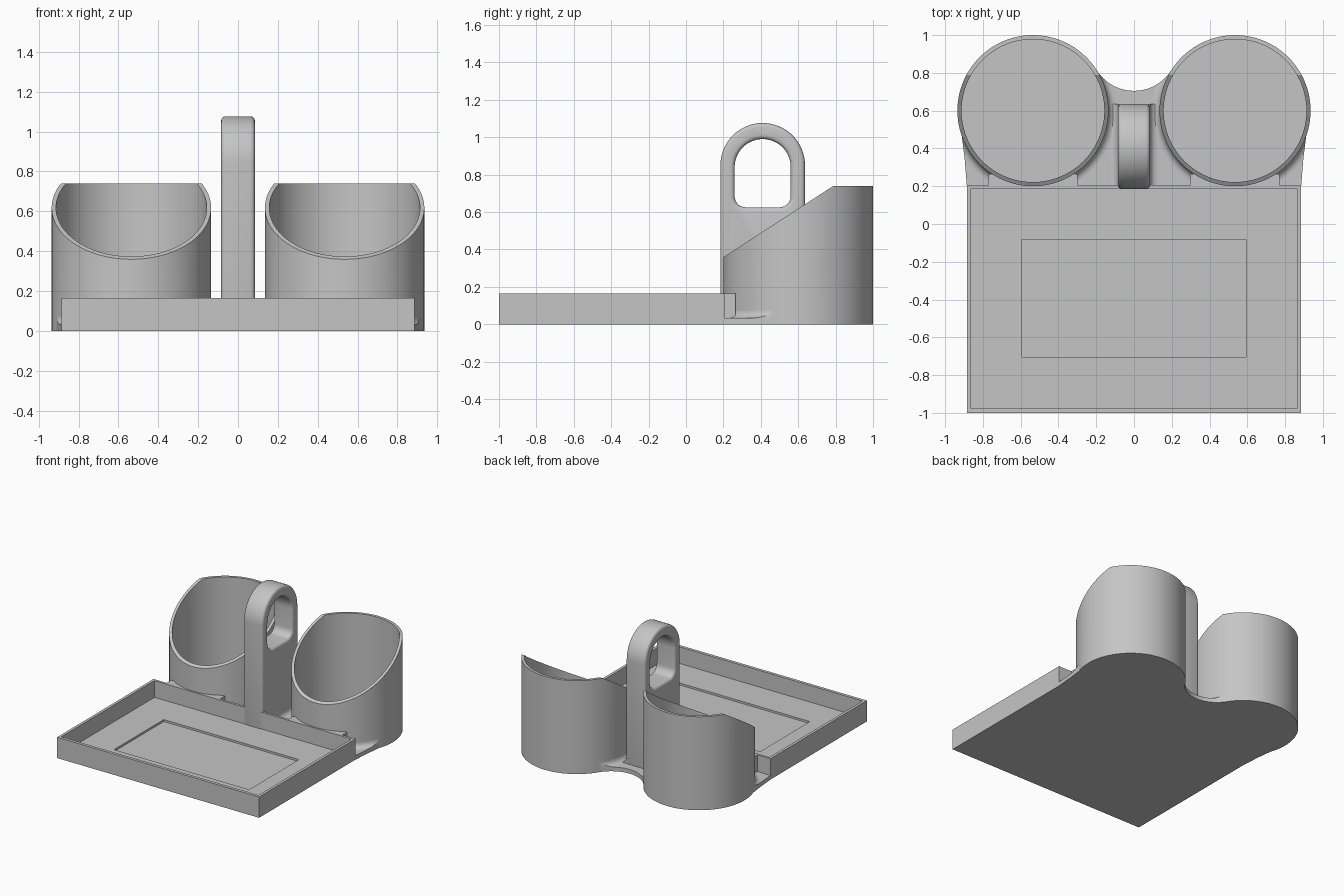
import bpy
import bmesh
from math import sin, cos, pi, radians, atan2

old = bpy.data.objects.get("Cube")
if old:
    bpy.data.objects.remove(old, do_unlink=True)

grey = bpy.data.materials.new("light_grey")
grey.use_nodes = True
grey.diffuse_color = (0.56, 0.56, 0.56, 1)
grey.node_tree.nodes["Principled BSDF"].inputs["Base Color"].default_value = (0.56, 0.56, 0.56, 1)

FLOOR = 0.033      # thickness of the base
TRAY_TOP = 0.165
CUP_X, CUP_Y, CUP_R = 0.535, 0.6, 0.4


def arc(cx, cy, r, start, end, n):
    return [(cx + r * cos(start + (end - start) * i / n),
             cy + r * sin(start + (end - start) * i / n)) for i in range(n + 1)]


def circle(cx, cy, r, n=96):
    return arc(cx, cy, r, 0, 2 * pi, n)[:-1]


def rect(x0, y0, x1, y1):
    return [(x0, y0), (x1, y0), (x1, y1), (x0, y1)]


def to_object(name, bm):
    bmesh.ops.recalc_face_normals(bm, faces=bm.faces[:])
    mesh = bpy.data.meshes.new(name)
    bm.to_mesh(mesh)
    bm.free()
    mesh.materials.append(grey)
    obj = bpy.data.objects.new(name, mesh)
    bpy.context.collection.objects.link(obj)
    return obj


def prism(name, points, axis, lo, hi):
    """Extrude a 2D outline along an axis from lo to hi."""
    place = {"x": lambda a, b, t: (t, a, b),
             "y": lambda a, b, t: (a, t, b),
             "z": lambda a, b, t: (a, b, t)}[axis]
    bm = bmesh.new()
    ends = [[bm.verts.new(place(a, b, t)) for a, b in points] for t in (lo, hi)]
    n = len(points)
    for end in ends:
        bm.faces.new(end)
    for i in range(n):
        j = (i + 1) % n
        bm.faces.new((ends[0][i], ends[0][j], ends[1][j], ends[1][i]))
    return to_object(name, bm)


def ring(name, profile, cx, cy, n=96):
    """Revolve a closed radius/height profile around a vertical axis."""
    bm = bmesh.new()
    rows = [[bm.verts.new((cx + r * cos(2 * pi * k / n), cy + r * sin(2 * pi * k / n), z))
             for r, z in profile] for k in range(n)]
    m = len(profile)
    for k in range(n):
        a, b = rows[k], rows[(k + 1) % n]
        for i in range(m):
            j = (i + 1) % m
            bm.faces.new((a[i], a[j], b[j], b[i]))
    return to_object(name, bm)


def apply(obj, kind, **settings):
    mod = obj.modifiers.new(kind.lower(), kind)
    for key, value in settings.items():
        setattr(mod, key, value)
    graph = bpy.context.evaluated_depsgraph_get()
    graph.update()
    mesh = bpy.data.meshes.new_from_object(obj.evaluated_get(graph))
    obj.modifiers.clear()
    obj.data = mesh


def combine(obj, tool, operation="DIFFERENCE"):
    apply(obj, "BOOLEAN", object=tool, operation=operation, solver="EXACT")
    bpy.data.objects.remove(tool, do_unlink=True)


def cove(edge, radius=0.04):
    """Concave fillet section rising from the floor against a wall at edge."""
    curve = arc(edge + radius, FLOOR + radius, radius, pi, 1.5 * pi, 6)
    return curve + [(edge + radius, FLOOR - 0.01), (edge - 0.012, FLOOR - 0.01),
                    (edge - 0.012, FLOOR + radius)]


# Tray with thin rim and shallow rectangular recess
tray = prism("tray", rect(-0.885, -1, 0.885, 0.207), "z", 0, TRAY_TOP)
combine(tray, prism("tray_hollow", rect(-0.863, -0.976, 0.863, 0.188), "z", FLOOR, 0.5))
combine(tray, prism("recess", rect(-0.592, -0.705, 0.592, -0.083), "z", FLOOR - 0.016, 0.4))

# Base web joining tray and cups, scooped at the back
scoop_y, scoop_r = 0.9376, 0.2326
tilt = atan2(CUP_Y - scoop_y, CUP_X)
flank = [(0.885, 0.2), (0.897, 0.35), (0.912, 0.47), (0.91, 0.6), (0.5, 0.8)]
outline = flank + arc(0, scoop_y, scoop_r, tilt, -pi - tilt, 24) + [(-x, y) for x, y in reversed(flank)]
base = prism("base_web", outline, "z", 0, FLOOR)

parts = [tray, base]
for side, s in (("left", 1), ("right", -1)):
    cx = s * CUP_X

    def hollow():
        return prism("hollow", circle(cx, CUP_Y, 0.378), "z", FLOOR, 1)

    # Cup with sloping front opening
    cup = prism("cup_" + side, circle(cx, CUP_Y, CUP_R), "z", 0, 0.74)
    combine(cup, hollow())
    slope = [(0.1, 0.294), (0.79, 0.741), (0.79, 1.2), (0.1, 1.2)]
    combine(cup, prism("slope", slope, "x", cx - 0.5, cx + 0.5))

    # Solid bridge between cup and tray
    bridge = prism("bridge_" + side, rect(cx - 0.235, 0.2, cx + 0.235, 0.265), "z", 0, TRAY_TOP)
    combine(bridge, hollow())

    # Fillet around the foot of the cup, kept within the base outline
    fillet = ring("cup_fillet_" + side, cove(CUP_R), cx, CUP_Y)
    combine(fillet, prism("clip", outline, "z", -0.1, 0.3), "INTERSECT")

    # Fillet along the foot of the handle
    foot = prism("handle_fillet_" + side, [(s * x, z) for x, z in cove(0.085)], "y", 0.2, 0.635)
    parts += [cup, bridge, fillet, foot]

# Handle with arched top, rounded slot and soft edges
mid = 0.41
body = [(mid - 0.226, 0.005), (mid + 0.226, 0.005)] + arc(mid, 0.85, 0.226, 0, pi, 32)
handle = prism("handle", body, "x", -0.085, 0.085)
slot = (arc(mid - 0.09, 0.685, 0.06, pi, 1.5 * pi, 8) + arc(mid + 0.09, 0.685, 0.06, 1.5 * pi, 2 * pi, 8)
        + arc(mid, 0.84, 0.15, 0, pi, 28))
combine(handle, prism("slot", slot, "x", -0.2, 0.2))
apply(handle, "BEVEL", width=0.022, segments=4, limit_method="ANGLE",
      angle_limit=radians(40), use_clamp_overlap=False)
parts.append(handle)

# Smooth curved walls, keep edges crisp
bpy.ops.object.select_all(action="DESELECT")
for part in parts:
    part.select_set(True)
bpy.context.view_layer.objects.active = handle
bpy.ops.object.shade_smooth_by_angle(angle=radians(30))
